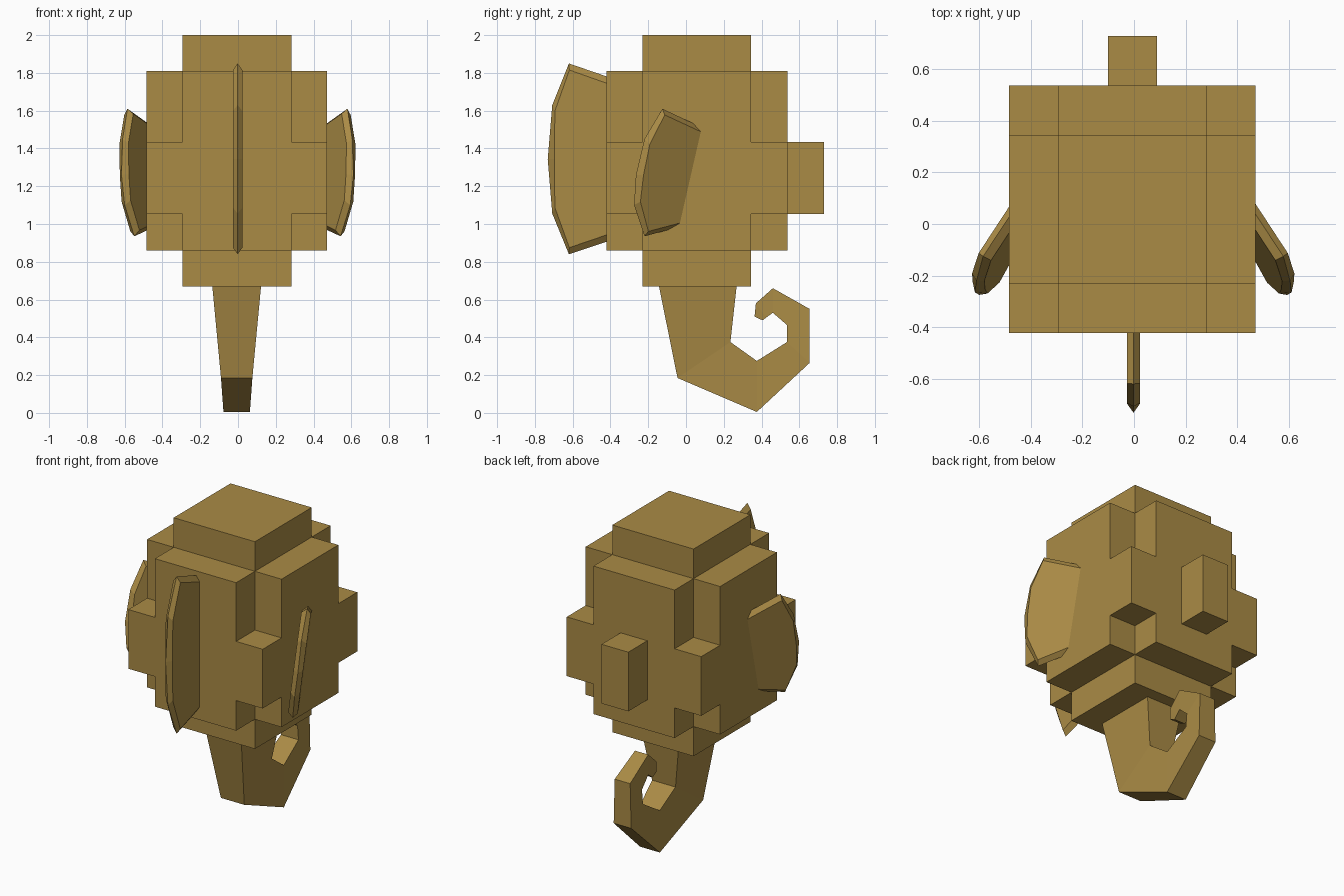
import bpy, bmesh, math
from mathutils import Vector

if "Cube" in bpy.data.objects:
    bpy.data.objects.remove(bpy.data.objects["Cube"])

tan = bpy.data.materials.new("sandy_tan")
tan.diffuse_color = (0.402, 0.258, 0.06, 1)
tan.use_nodes = True
tan.node_tree.nodes["Principled BSDF"].inputs["Base Color"].default_value = tan.diffuse_color


def finish(name, bm):
    bmesh.ops.recalc_face_normals(bm, faces=bm.faces)
    mesh = bpy.data.meshes.new(name)
    bm.to_mesh(mesh)
    bm.free()
    mesh.materials.append(tan)
    obj = bpy.data.objects.new(name, mesh)
    bpy.context.collection.objects.link(obj)
    return obj


# Stepped body: grid cells are kept when they are not too far into a corner
def stepped_body():
    xs = [-0.484, -0.295, 0.282, 0.471]
    ys = [-0.422, -0.231, 0.345, 0.537]
    zs = [0.67, 0.86, 1.053, 1.433, 1.81, 2.0]
    depth_z = [2, 1, 0, 1, 2]

    def filled(c):
        i, j, k = c
        if not (0 <= i < 3 and 0 <= j < 3 and 0 <= k < 5):
            return False
        return (i != 1) + (j != 1) + depth_z[k] <= 2

    bm = bmesh.new()
    for i in range(3):
        for j in range(3):
            for k in range(5):
                if not filled((i, j, k)):
                    continue
                for axis in range(3):
                    for side in (0, 1):
                        near = [i, j, k]
                        near[axis] += 1 if side else -1
                        if filled(near):
                            continue
                        quad = []
                        for a, b in ((0, 0), (1, 0), (1, 1), (0, 1)):
                            c = [i, j, k]
                            c[axis] += side
                            c[(axis + 1) % 3] += a
                            c[(axis + 2) % 3] += b
                            quad.append(bm.verts.new((xs[c[0]], ys[c[1]], zs[c[2]])))
                        bm.faces.new(quad if side else quad[::-1])
    bmesh.ops.remove_doubles(bm, verts=bm.verts, dist=0.001)
    bmesh.ops.dissolve_limit(bm, angle_limit=math.radians(1), verts=bm.verts, edges=bm.edges)
    finish("body", bm)


# Block on the back
def back_block():
    bm = bmesh.new()
    bmesh.ops.create_cube(bm, size=1)
    bmesh.ops.scale(bm, vec=(0.19, 0.23, 0.38), verts=bm.verts)
    bmesh.ops.translate(bm, vec=(-0.006, 0.615, 1.243), verts=bm.verts)
    finish("back_block", bm)


# Curled tail: (outer y, z), (inner y, z), half width
def curled_tail():
    sections = [
        ((-0.143, 0.67), (0.268, 0.67), 0.129),
        ((-0.045, 0.185), (0.235, 0.375), 0.083),
        ((0.375, 0.005), (0.375, 0.275), 0.070),
        ((0.655, 0.265), (0.535, 0.375), 0.062),
        ((0.655, 0.55), (0.535, 0.465), 0.055),
        ((0.46, 0.66), (0.46, 0.53), 0.047),
        ((0.37, 0.58), (0.425, 0.505), 0.042),
        ((0.363, 0.51), (0.405, 0.49), 0.038),
    ]
    bm = bmesh.new()
    rings = []
    for o, n, w in sections:
        pts = [(-w, *o), (w, *o), (w, *n), (-w, *n)]
        rings.append([bm.verts.new((x - 0.007, y, z)) for x, y, z in pts])
    for a, b in zip(rings, rings[1:]):
        for s in range(4):
            t = (s + 1) % 4
            bm.faces.new((a[s], a[t], b[t], b[s]))
    bm.faces.new(rings[0])
    bm.faces.new(rings[-1])
    finish("curled_tail", bm)


# Thin fin: a sharp rim with a raised, inset plate on both sides
def fin(name, rim, normal, half, inset):
    rim = [Vector(p) for p in rim]
    normal = Vector(normal).normalized()
    centre = sum(rim, Vector()) / len(rim)
    bm = bmesh.new()
    edge = [bm.verts.new(p) for p in rim]
    count = len(rim)
    for side in (-1, 1):
        plate = []
        for p in rim:
            q = p + (centre - p).normalized() * inset
            q -= normal * (q - centre).dot(normal)
            plate.append(bm.verts.new(q + normal * half * side))
        for s in range(count):
            t = (s + 1) % count
            bm.faces.new((edge[s], edge[t], plate[t], plate[s]))
        bm.faces.new(plate)
    return finish(name, bm)


stepped_body()
back_block()
curled_tail()

fin("front_fin",
    [(-0.002, y, z) for y, z in ((-0.35, 1.757), (-0.62, 1.85), (-0.708, 1.63),
                                 (-0.732, 1.343), (-0.708, 1.055), (-0.62, 0.84),
                                 (-0.35, 0.93))],
    (1, 0, 0), 0.025, 0.035)

for name, m in (("right_fin", 1), ("left_fin", -1)):
    rim = [(0.40, 0.15, 1.48), (0.582, -0.125, 1.61), (0.608, -0.22, 1.45),
           (0.614, -0.265, 1.26), (0.597, -0.275, 1.10), (0.546, -0.22, 0.935),
           (0.395, 0.04, 1.005)]
    fin(name, [(m * x - 0.003, y, z) for x, y, z in rim], (m * 0.855, 0.507, -0.116), 0.028, 0.03)
